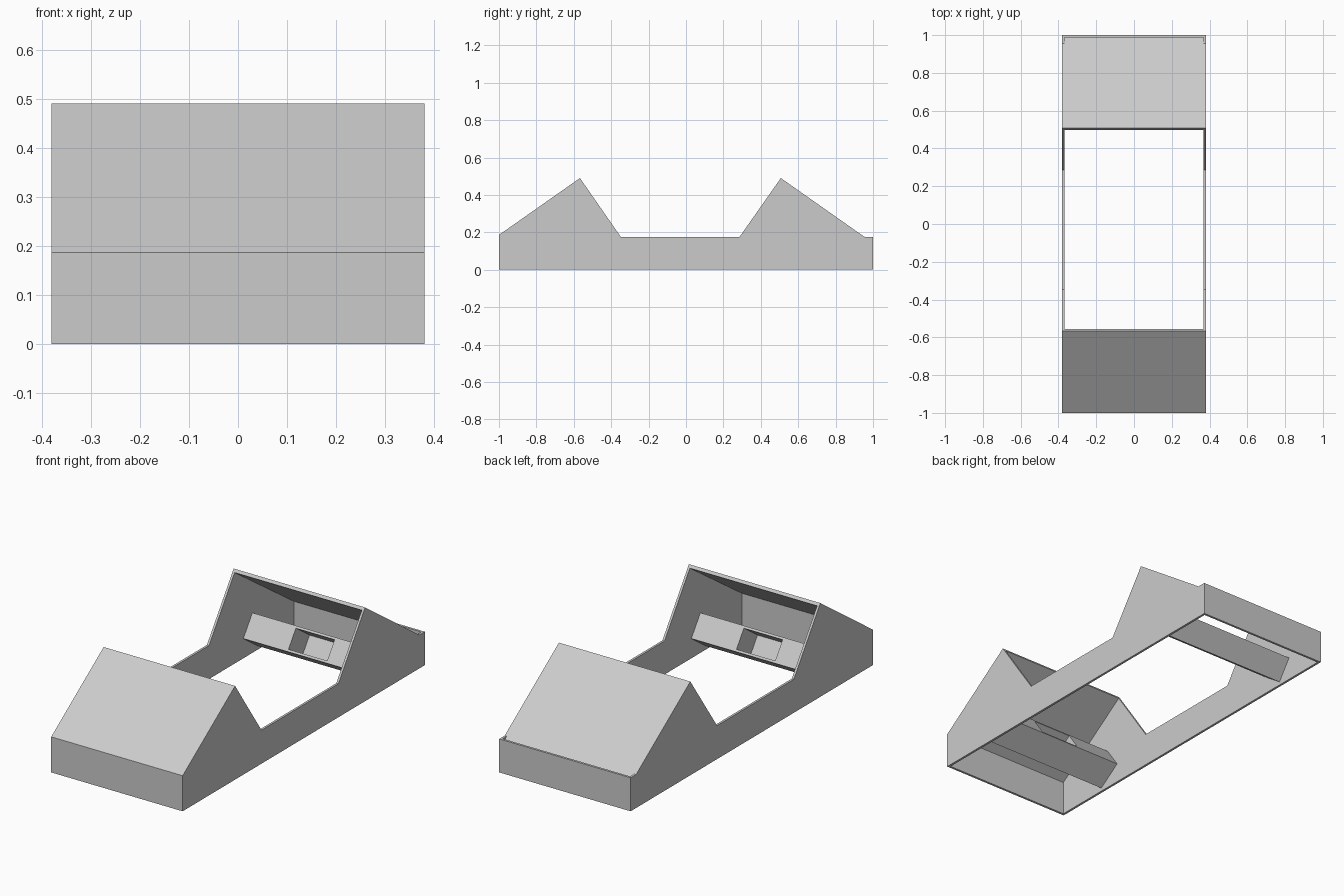
import bpy
import bmesh
from mathutils import Vector

cube = bpy.data.objects.get("Cube")
if cube:
    bpy.data.objects.remove(cube, do_unlink=True)

HALF = 0.38          # half width of the housing
WALL = 0.012         # sheet thickness
INNER = HALF - WALL

grey = bpy.data.materials.new("light_grey")
grey.use_nodes = True
colour = (0.6, 0.6, 0.6, 1.0)
grey.diffuse_color = colour
grey.node_tree.nodes["Principled BSDF"].inputs["Base Color"].default_value = colour


def extrude(name, profile, half):
    """Extrude a (y, z) profile across x from -half to half."""
    bm = bmesh.new()
    face = bm.faces.new([bm.verts.new((-half, y, z)) for y, z in profile])
    moved = bmesh.ops.extrude_face_region(bm, geom=[face])["geom"]
    verts = [v for v in moved if isinstance(v, bmesh.types.BMVert)]
    bmesh.ops.translate(bm, vec=(2 * half, 0, 0), verts=verts)
    bmesh.ops.recalc_face_normals(bm, faces=bm.faces)
    mesh = bpy.data.meshes.new(name)
    bm.to_mesh(mesh)
    bm.free()
    mesh.materials.append(grey)
    obj = bpy.data.objects.new(name, mesh)
    bpy.context.collection.objects.link(obj)
    return obj


def cut(target, cutter):
    """Subtract the cutter from the target, then discard the cutter."""
    cutter.hide_render = True
    mod = target.modifiers.new("cut", 'BOOLEAN')
    mod.operation = 'DIFFERENCE'
    mod.solver = 'EXACT'
    mod.object = cutter
    bpy.context.view_layer.objects.active = target
    bpy.ops.object.modifier_apply(modifier=mod.name)
    bpy.data.objects.remove(cutter, do_unlink=True)


# Housing: two wedge hoods joined by low side walls
housing = extrude("housing", [
    (-1, 0), (-1, 0.186), (-0.567, 0.49), (-0.348, 0.175), (0.286, 0.175),
    (0.507, 0.49), (0.955, 0.175), (1, 0.175), (1, 0)], HALF)

# Hollow interior, open below and between the hoods
cut(housing, extrude("cavity", [
    (-1 + WALL, -0.1), (-1 + WALL, 0.18), (-0.557, 0.476), (-0.4, 0.6),
    (0.35, 0.6), (0.497, 0.476), (1 - WALL, 0.138), (1 - WALL, -0.1)], INNER))

# Small step where the rear roof drops behind the back wall's lip
cut(housing, extrude("lip_cutter", [
    (0.955, 0.175), (1 - WALL, 0.152), (1 - WALL, 0.22), (0.955, 0.22)], INNER))

# Tilted cross bars with a rectangular pocket, one under each hood
corner = Vector((0.57, 0.103))
up = Vector((0.573, 0.819))
back = Vector((0.819, -0.573))


def bar_profile(side, low, high, near, far):
    points = [corner + up * a + back * b
              for a, b in ((low, near), (high, near), (high, far), (low, far))]
    return [(side * p.x, p.y) for p in points]


for side, label in ((1, "rear"), (-1, "front")):
    bar = extrude(label + "_cross_bar", bar_profile(side, 0, 0.13, 0, 0.15), INNER)
    cut(bar, extrude("pocket", bar_profile(side, WALL, 0.13 - WALL, -0.05, 0.138), 0.112))
